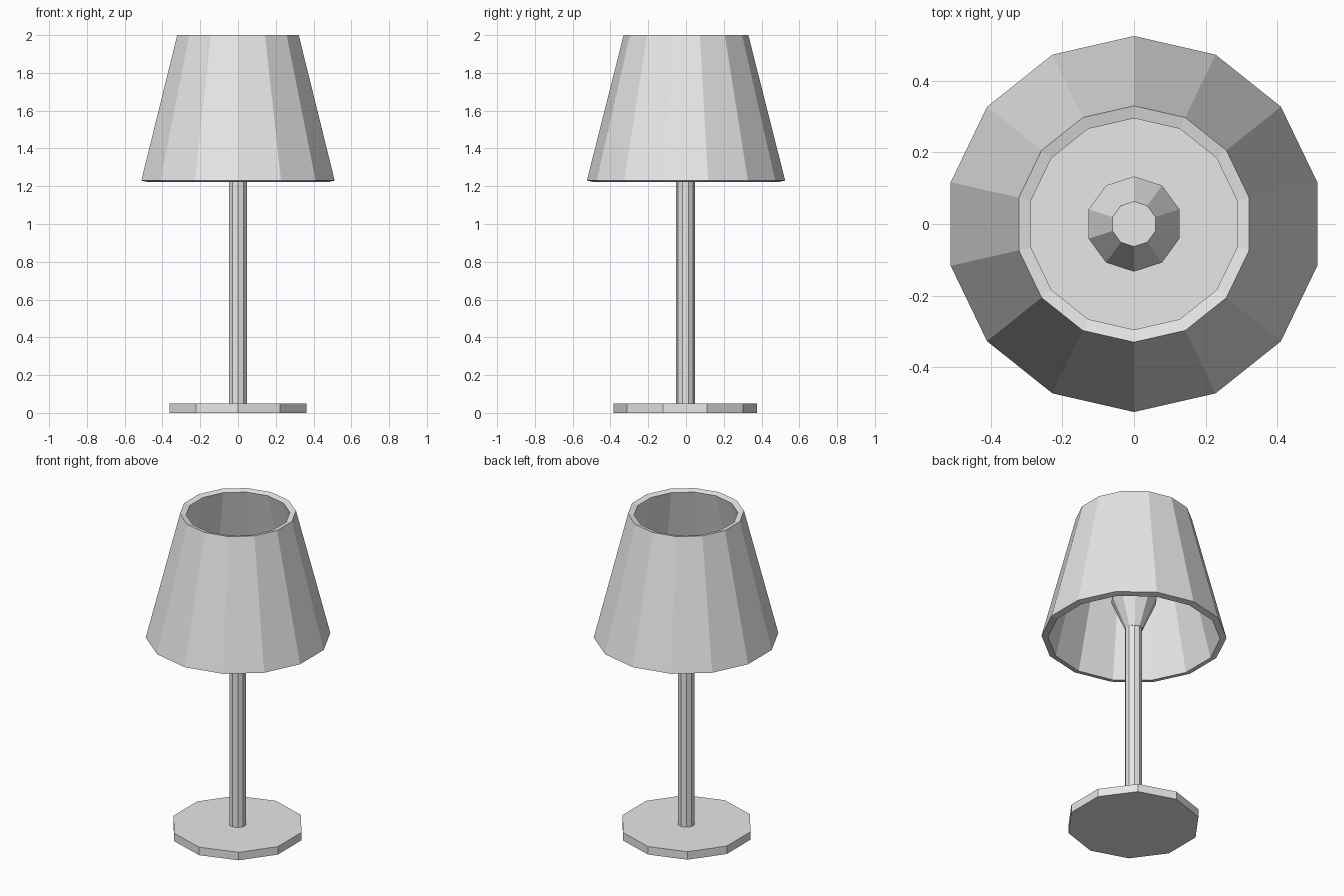
import bpy
import math

cube = bpy.data.objects.get("Cube")
if cube:
    bpy.data.objects.remove(cube, do_unlink=True)

grey = bpy.data.materials.new("light_grey")
grey.use_nodes = True
grey.diffuse_color = (0.8, 0.8, 0.8, 1)
grey.node_tree.nodes["Principled BSDF"].inputs["Base Color"].default_value = (0.8, 0.8, 0.8, 1)


def lathe(name, profile, sides, y=0, closed=False):
    """Turn a (radius, height) profile, listed upwards on the outside, into a faceted solid."""
    verts = []
    for radius, z in profile:
        for k in range(sides):
            a = math.pi / 2 + math.tau * k / sides
            verts.append((radius * math.cos(a), y + radius * math.sin(a), z))
    rows = len(profile)
    faces = []
    for i in range(rows if closed else rows - 1):
        low, high = i * sides, (i + 1) % rows * sides
        for k in range(sides):
            n = (k + 1) % sides
            faces.append((low + k, low + n, high + n, high + k))
    if not closed:
        faces.append(tuple(reversed(range(sides))))
        faces.append(tuple(range((rows - 1) * sides, rows * sides)))
    mesh = bpy.data.meshes.new(name)
    mesh.from_pydata(verts, [], faces)
    mesh.materials.append(grey)
    obj = bpy.data.objects.new(name, mesh)
    bpy.context.collection.objects.link(obj)
    return obj


# Flat foot and slim pole
lathe("base", [(0.38, 0), (0.38, 0.05)], 10, y=-0.005)
lathe("pole", [(0.05, 0.045), (0.05, 1.30)], 10, y=-0.003)

# Bulb: flares out of the pole, then narrows to a flat tip
lathe("bulb", [(0.05, 1.28), (0.133, 1.47), (0.063, 1.62)], 10)

# Hollow tapered shade with a thick wall, open at both ends
lathe("shade", [(0.525, 1.23), (0.33, 2.0), (0.295, 1.991), (0.488, 1.222)], 14, closed=True)
